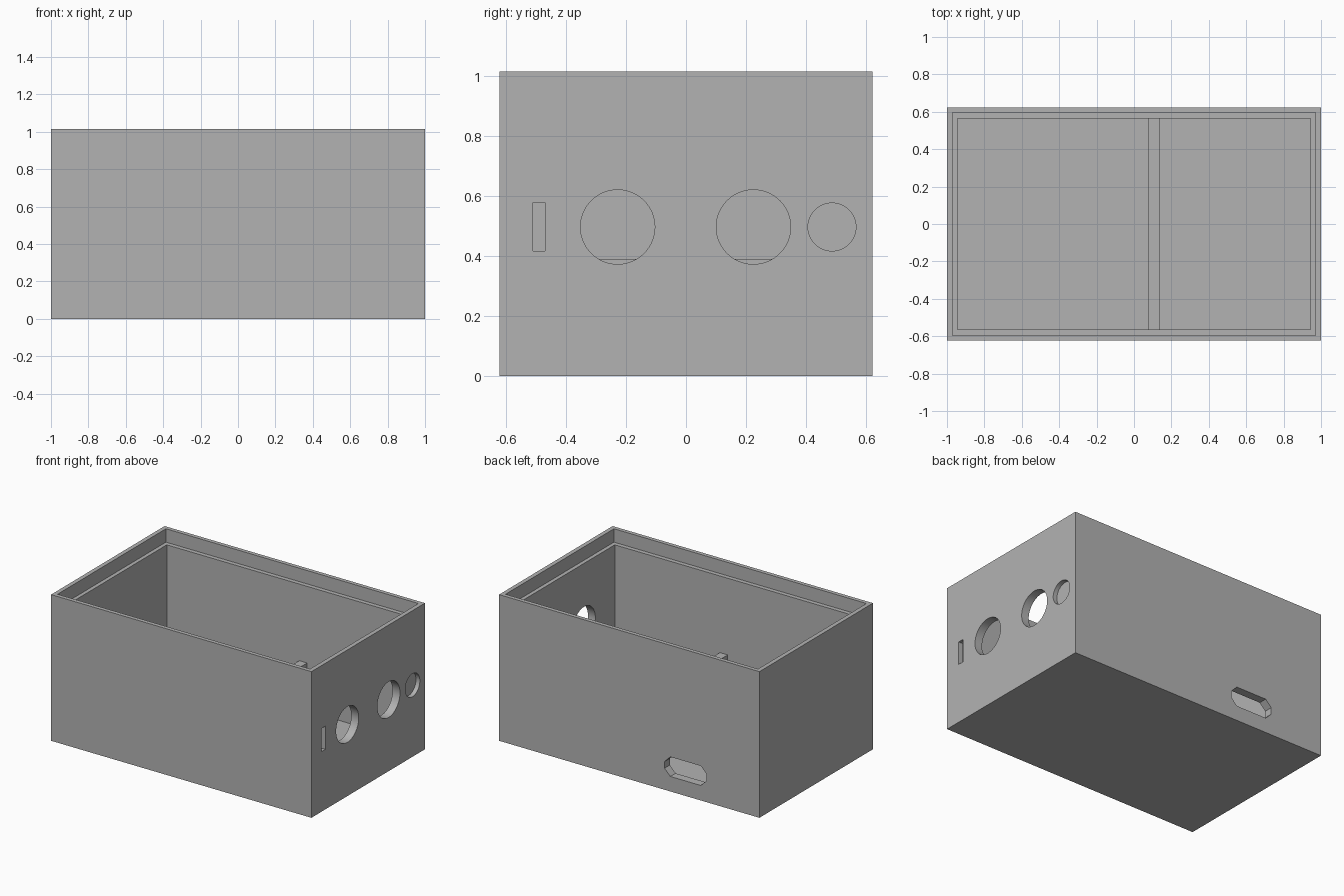
import bpy, bmesh
from math import pi
from mathutils import Matrix

default = bpy.data.objects.get("Cube")
if default:
    bpy.data.objects.remove(default, do_unlink=True)

# Overall size
HX, HY, TOP = 1.0, 0.623, 1.015
IX, IY, FLOOR = 0.943, 0.565, 0.057
WALL = HX - IX
RECESS = 0.03

grey = bpy.data.materials.new("plain grey")
grey.use_nodes = True
colour = (0.45, 0.45, 0.45, 1)
grey.diffuse_color = colour
grey.node_tree.nodes["Principled BSDF"].inputs["Base Color"].default_value = colour


def add_object(name, bm):
    mesh = bpy.data.meshes.new(name)
    bmesh.ops.recalc_face_normals(bm, faces=bm.faces)
    bm.to_mesh(mesh)
    bm.free()
    mesh.materials.append(grey)
    obj = bpy.data.objects.new(name, mesh)
    bpy.context.collection.objects.link(obj)
    return obj


def box(name, x, y, z):
    bm = bmesh.new()
    bmesh.ops.create_cube(bm, size=1)
    for v in bm.verts:
        v.co = [lo + (hi - lo) * (c + 0.5) for c, (lo, hi) in zip(v.co, (x, y, z))]
    return add_object(name, bm)


def round_cutter(name, y, z, radius, depth):
    bm = bmesh.new()
    bmesh.ops.create_cone(bm, cap_ends=True, segments=64, radius1=radius, radius2=radius,
                          depth=2 * depth, matrix=Matrix.Translation((HX, y, z)) @ Matrix.Rotation(pi / 2, 4, "Y"))
    return add_object(name, bm)


def port_cutter(name, x, z, half_w, half_h, corner):
    # Rectangle with clipped corners, pushed through the back wall
    bm = bmesh.new()
    w, h = half_w - corner, half_h - corner
    outline = [(half_w, -h), (half_w, h), (w, half_h), (-w, half_h),
               (-half_w, h), (-half_w, -h), (-w, -half_h), (w, -half_h)]
    face = bm.faces.new([bm.verts.new((x + a, HY + WALL, z + b)) for a, b in outline])
    new = bmesh.ops.extrude_face_region(bm, geom=[face])["geom"]
    bmesh.ops.translate(bm, vec=(0, -3 * WALL, 0),
                        verts=[v for v in new if isinstance(v, bmesh.types.BMVert)])
    return add_object(name, bm)


# Open-topped case
case = box("case", (-HX, HX), (-HY, HY), (0, TOP))

cutters = [
    box("cavity_cutter", (-IX, IX), (-IY, IY), (FLOOR, TOP + 0.1)),
    box("lid_step_cutter", (-0.97, 0.97), (-0.595, 0.595), (0.922, TOP + 0.2)),
    round_cutter("front_hole_cutter", -0.228, 0.497, 0.124, 2 * WALL),
    round_cutter("back_hole_cutter", 0.225, 0.497, 0.124, 2 * WALL),
    round_cutter("round_recess_cutter", 0.487, 0.497, 0.08, RECESS),
    box("slot_recess_cutter", (HX - RECESS, HX + RECESS), (-0.51, -0.47), (0.417, 0.578)),
    port_cutter("cable_port_cutter", -0.433, 0.172, 0.162, 0.068, 0.045),
]

bpy.context.view_layer.objects.active = case
for cutter in cutters:
    cut = case.modifiers.new(cutter.name, "BOOLEAN")
    cut.operation, cut.solver, cut.object = "DIFFERENCE", "EXACT", cutter
    bpy.ops.object.modifier_apply(modifier=cut.name)
    bpy.data.objects.remove(cutter, do_unlink=True)

# Low wall dividing the inside
divider = box("divider", (0.075, 0.135), (-IY, IY), (FLOOR, 0.39))

bpy.ops.object.select_all(action="DESELECT")
case.select_set(True)
bpy.ops.object.shade_smooth_by_angle(angle=pi / 6)
